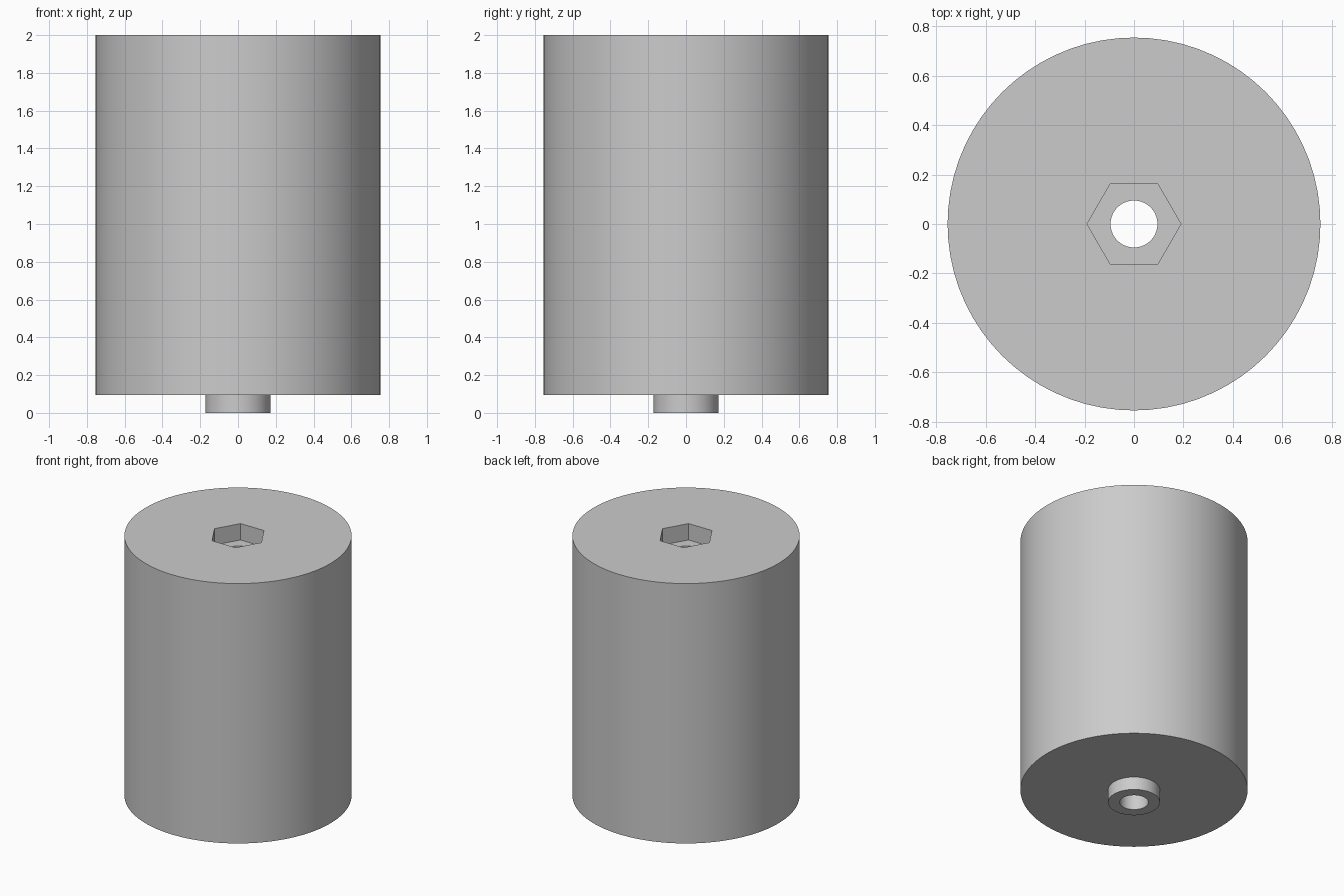
import bpy, bmesh
from math import cos, pi, radians, sin, tau

SEGMENTS = 72  # multiple of six, so the hexagon corners fall on vertices

if "Cube" in bpy.data.objects:
    bpy.data.objects.remove(bpy.data.objects["Cube"], do_unlink=True)


def make_material(name, colour):
    mat = bpy.data.materials.new(name)
    mat.use_nodes = True
    mat.diffuse_color = colour
    mat.node_tree.nodes["Principled BSDF"].inputs["Base Color"].default_value = colour
    return mat


def ring(bm, radius, z, hexagon=False):
    """Loop of vertices, either round or following a hexagon with this corner radius."""
    verts = []
    for i in range(SEGMENTS):
        a = tau * i / SEGMENTS
        r = radius
        if hexagon:
            r *= cos(pi / 6) / cos(a % (pi / 3) - pi / 6)
        verts.append(bm.verts.new((r * cos(a), r * sin(a), z)))
    return verts


BODY_R, BOSS_R, BORE_R, HEX_R = 0.755, 0.172, 0.095, 0.19
TOP, BODY_BOTTOM, POCKET_FLOOR = 2.0, 0.095, 1.88

bm = bmesh.new()
rings = [
    # Round bottom boss and main body
    ring(bm, BORE_R, 0),
    ring(bm, BOSS_R, 0),
    ring(bm, BOSS_R, BODY_BOTTOM),
    ring(bm, BODY_R, BODY_BOTTOM),
    ring(bm, BODY_R, TOP),
    # Hexagonal pocket, leading down into the bore
    ring(bm, HEX_R, TOP, hexagon=True),
    ring(bm, HEX_R, POCKET_FLOOR, hexagon=True),
    ring(bm, BORE_R, POCKET_FLOOR),
]

# Skin neighbouring rings; the last joins the first to form the bore wall
for lower, upper in zip(rings, rings[1:] + rings[:1]):
    for i in range(SEGMENTS):
        j = (i + 1) % SEGMENTS
        bm.faces.new((lower[i], lower[j], upper[j], upper[i]))
bmesh.ops.recalc_face_normals(bm, faces=bm.faces)

mesh = bpy.data.meshes.new("cylinder_body")
bm.to_mesh(mesh)
bm.free()
mesh.materials.append(make_material("light grey", (0.6, 0.6, 0.6, 1)))
body = bpy.data.objects.new("cylinder_body", mesh)
bpy.context.collection.objects.link(body)

# Smooth round walls with crisp rims and pocket corners
bpy.ops.object.select_all(action="DESELECT")
body.select_set(True)
bpy.context.view_layer.objects.active = body
bpy.ops.object.shade_smooth_by_angle(angle=radians(30))
